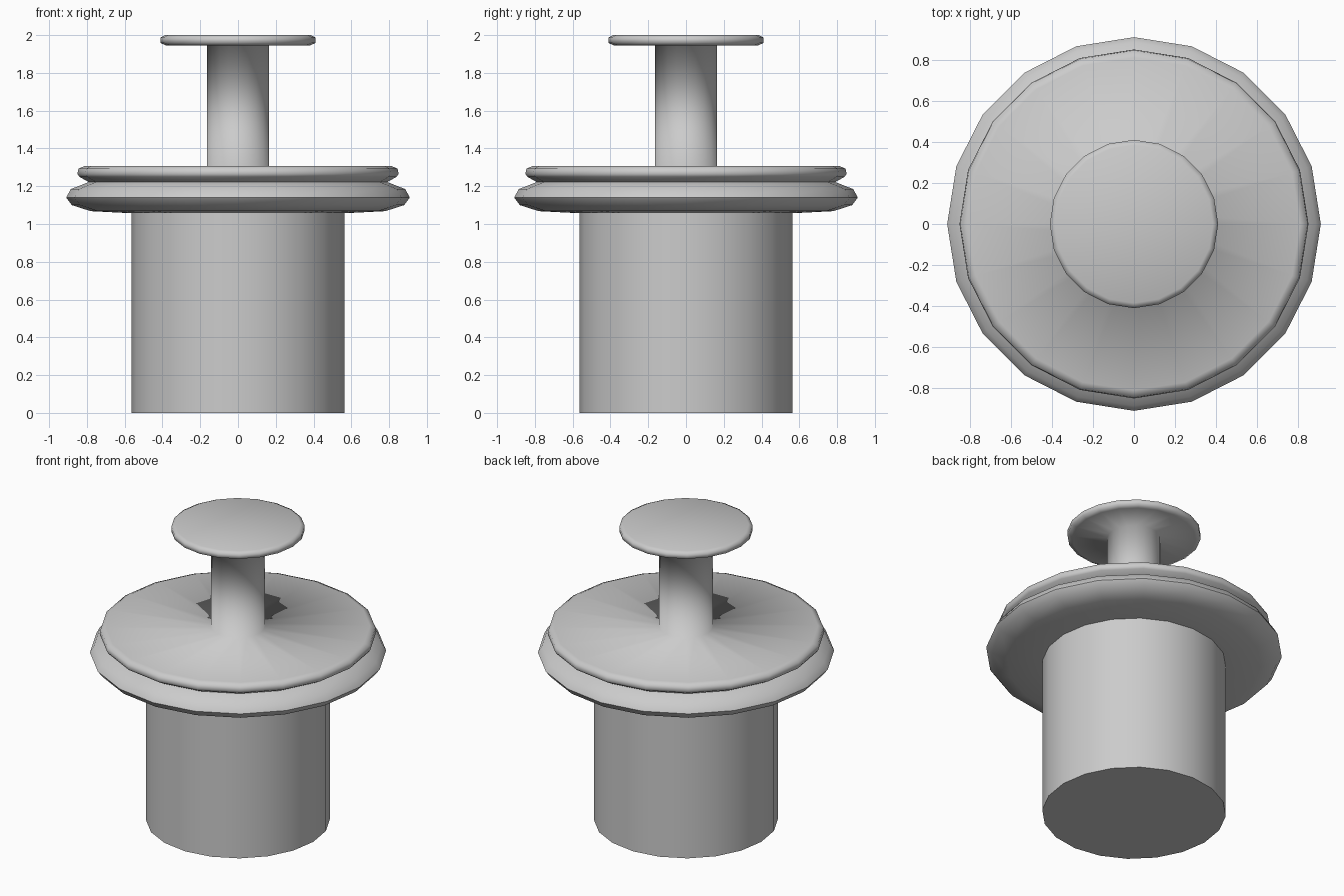
import bpy, bmesh, math

if "Cube" in bpy.data.objects:
    bpy.data.objects.remove(bpy.data.objects["Cube"])

SIDES = 20


def lathe(name, profile, smooth_angle, cap_bottom=False, cap_top=False):
    """Revolve (radius, z) points, listed along the outside from bottom to top."""
    bm = bmesh.new()
    rings = []
    for r, z in profile:
        ring = []
        for i in range(SIDES):
            a = 2 * math.pi * i / SIDES
            ring.append(bm.verts.new((r * math.cos(a), r * math.sin(a), z)))
        rings.append(ring)
    for low, high in zip(rings, rings[1:]):
        for i in range(SIDES):
            j = (i + 1) % SIDES
            bm.faces.new((low[i], low[j], high[j], high[i]))
    if cap_bottom:
        bm.faces.new(rings[0][::-1])
    if cap_top:
        bm.faces.new(rings[-1])
    mesh = bpy.data.meshes.new(name)
    bm.to_mesh(mesh)
    bm.free()
    obj = bpy.data.objects.new(name, mesh)
    bpy.context.collection.objects.link(obj)
    bpy.ops.object.select_all(action='DESELECT')
    obj.select_set(True)
    bpy.context.view_layer.objects.active = obj
    bpy.ops.object.shade_smooth_by_angle(angle=math.radians(smooth_angle))
    return obj


# Plain cylindrical body with a flat bottom
lathe("barrel", [(0.565, 0), (0.565, 1.057)], 40, cap_bottom=True)

# Rounded lower collar
lathe("collar", [(0.565, 1.057), (0.78, 1.068), (0.88, 1.10), (0.91, 1.14),
                 (0.885, 1.185), (0.79, 1.222)], 60)

# Upper disc, stem and round push button in one smooth shell
lathe("plunger", [(0.79, 1.222), (0.84, 1.25), (0.85, 1.265), (0.845, 1.293),
                  (0.81, 1.308), (0.165, 1.308), (0.165, 1.945),
                  (0.38, 1.945), (0.41, 1.958), (0.41, 1.988), (0.385, 2.0)],
      100, cap_top=True)
